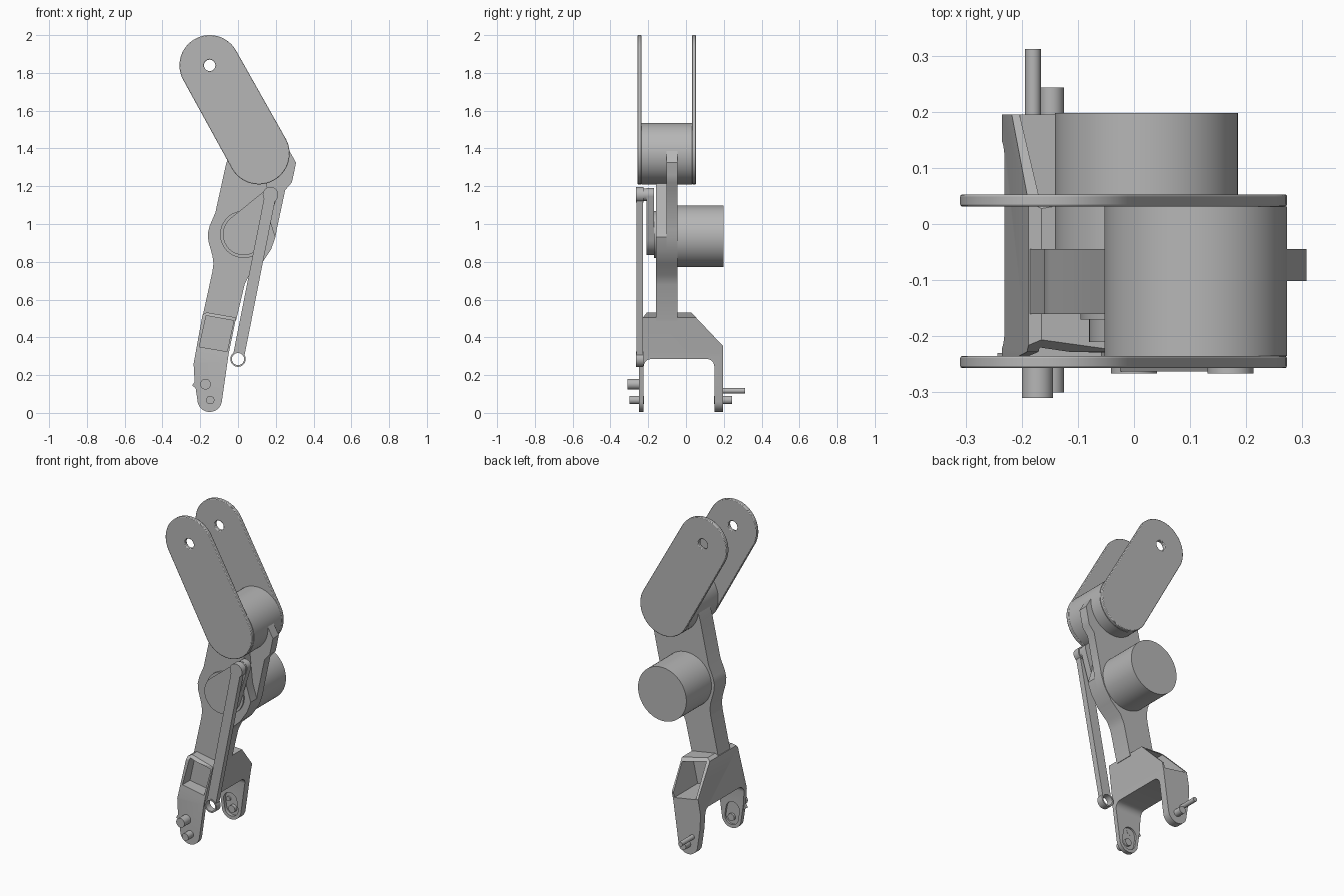
import bpy, bmesh, math

cube = bpy.data.objects.get("Cube")
if cube:
    bpy.data.objects.remove(cube, do_unlink=True)

GREY = (0.47, 0.47, 0.47, 1)
metal = bpy.data.materials.new("plain grey")
metal.use_nodes = True
metal.diffuse_color = GREY
metal.node_tree.nodes["Principled BSDF"].inputs["Base Color"].default_value = GREY


def arc(c, r, start, end, n=16):
    """Points on an arc, angles in degrees."""
    out = []
    for i in range(n + 1):
        a = math.radians(start + (end - start) * i / n)
        out.append((c[0] + r * math.cos(a), c[1] + r * math.sin(a)))
    return out


def circle(c, r, n=48):
    return arc(c, r, 0, 360, n)[:-1]


def capsule(c0, r0, c1, r1, n=20):
    """Outline around two circles joined by their tangents."""
    dx, dz = c1[0] - c0[0], c1[1] - c0[1]
    a = math.degrees(math.atan2(dz, dx))
    b = math.degrees(math.acos((r0 - r1) / math.hypot(dx, dz)))
    return arc(c0, r0, a + b, a + 360 - b, n) + arc(c1, r1, a - b, a + b, n)


def prism(name, pts, lo, hi, along="y"):
    """Extrude an outline in xz along y, or an outline in yz along x."""
    bm = bmesh.new()
    place = (lambda p, t: (p[0], t, p[1])) if along == "y" else (lambda p, t: (t, p[0], p[1]))
    face = bm.faces.new([bm.verts.new(place(p, lo)) for p in pts])
    new = bmesh.ops.extrude_face_region(bm, geom=[face])["geom"]
    shift = (0, hi - lo, 0) if along == "y" else (hi - lo, 0, 0)
    bmesh.ops.translate(bm, vec=shift, verts=[v for v in new if isinstance(v, bmesh.types.BMVert)])
    bmesh.ops.recalc_face_normals(bm, faces=bm.faces)
    mesh = bpy.data.meshes.new(name)
    bm.to_mesh(mesh)
    bm.free()
    mesh.materials.append(metal)
    ob = bpy.data.objects.new(name, mesh)
    bpy.context.collection.objects.link(ob)
    return ob


def activate(ob):
    bpy.ops.object.select_all(action="DESELECT")
    ob.select_set(True)
    bpy.context.view_layer.objects.active = ob


def boolean(ob, cutter, mode="DIFFERENCE"):
    mod = ob.modifiers.new("cut", "BOOLEAN")
    mod.operation, mod.solver, mod.object = mode, "EXACT", cutter
    activate(ob)
    bpy.ops.object.modifier_apply(modifier=mod.name)
    bpy.data.objects.remove(cutter, do_unlink=True)


def finish(ob, bevel=0):
    if bevel:
        mod = ob.modifiers.new("soft edge", "BEVEL")
        mod.width, mod.segments, mod.limit_method = bevel, 2, "ANGLE"
        mod.angle_limit = math.radians(50)
    activate(ob)
    bpy.ops.object.shade_smooth_by_angle(angle=math.radians(30))


# Upper arm plates and the hub between them
PIVOT, HUB, MOTOR = (-0.15, 1.84), (0.11, 1.373), (0.022, 0.935)
for name, lo, hi in (("front_arm_plate", -0.257, -0.235), ("back_arm_plate", 0.031, 0.053)):
    plate = prism(name, capsule(PIVOT, 0.16, HUB, 0.163, 28), lo, hi)
    boolean(plate, prism("pivot_cutter", circle(PIVOT, 0.03), lo - 0.1, hi + 0.1))
    finish(plate, 0.004)
finish(prism("hub_cylinder", circle(HUB, 0.163, 64), -0.235, 0.031))

# Lower leg: thick front layer and a wider rear rib
left = [(-0.05, 1.36), (-0.065, 1.31), (-0.12, 1.06), (-0.15, 0.99), (-0.16, 0.95), (-0.157, 0.91),
        (-0.135, 0.83), (-0.13, 0.79), (-0.135, 0.75), (-0.19, 0.50)]
right = [(-0.01, 0.49), (0.035, 0.68), (0.06, 0.73), (0.125, 0.79), (0.175, 0.865), (0.198, 0.93)]
rib_edge = [(0.205, 0.97), (0.25, 1.18), (0.285, 1.22), (0.294, 1.26), (0.307, 1.325), (0.265, 1.40), (0.1, 1.42)]
front_edge = [(0.17, 1.02), (0.15, 1.22), (0.12, 1.33)]
finish(prism("leg_rear_rib", left + right + rib_edge, -0.102, -0.045))
finish(prism("leg_front_layer", left + right + front_edge, -0.16, -0.102))

# Motor, crank and its connecting link
finish(prism("motor", circle(MOTOR, 0.163, 64), -0.05, 0.198))
CRANK_END, LINK_END = (0.172, 1.155), (0.0, 0.285)
finish(prism("crank_boss", circle((0.03, 0.945), 0.125), -0.17, -0.155))
finish(prism("crank", capsule((0.03, 0.945), 0.11, CRANK_END, 0.036), -0.21, -0.17))
finish(prism("crank_pin", circle(CRANK_END, 0.034), -0.235, -0.18))
link = prism("link_rod", capsule(CRANK_END, 0.03, LINK_END, 0.03), -0.263, -0.228)
for tip in (CRANK_END, LINK_END):
    boolean(link, prism("link_eye", circle(tip, 0.041), -0.266, -0.225), "UNION")
boolean(link, prism("link_cutter", circle(LINK_END, 0.032), -0.4, -0.1))
finish(link)

# Fork: side outline crossed with the arch seen from the side
outline = [(-0.165, 0.532), (-0.188, 0.52), (-0.235, 0.26), (-0.23, 0.17)]
outline += arc((-0.15, 0.07), 0.065, 195, 350) + [(-0.05, 0.31), (-0.01, 0.505)]
arch = [(-0.2, 0.54), (-0.228, 0.505), (-0.25, 0.27), (-0.25, -0.1), (-0.224, -0.1)]
arch += arc((-0.184, 0.245), 0.04, 180, 90, 6) + arc((0.11, 0.245), 0.04, 90, 0, 6)
arch += [(0.15, -0.1), (0.195, -0.1), (0.195, 0.355), (0.02, 0.54)]
fork = prism("fork", outline, -0.4, 0.4)
boolean(fork, prism("arch_cutter", arch, -0.5, 0.5, "x"), "INTERSECT")
pocket = [(-0.168, 0.515), (-0.022, 0.488), (-0.058, 0.325), (-0.205, 0.35)]
for lo, hi in ((-0.4, -0.17), (-0.03, 0.4)):
    boolean(fork, prism("pocket_cutter", pocket, lo, hi))
for lo, hi in ((0.1, 0.17), (-0.236, -0.18)):
    boolean(fork, prism("recess_cutter", capsule((-0.15, 0.07), 0.045, (-0.158, 0.12), 0.045), lo, hi))
finish(fork)

# Fork pins: centre, radius, start and end in depth
pins = {
    "front_upper_pin": ((-0.172, 0.152), 0.028, -0.31, -0.235),
    "front_lower_pin": ((-0.147, 0.068), 0.022, -0.30, -0.222),
    "back_lower_pin": ((-0.147, 0.068), 0.022, 0.148, 0.243),
    "back_rod": ((-0.18, 0.117), 0.014, 0.16, 0.312),
}
for name, (centre, radius, lo, hi) in pins.items():
    finish(prism(name, circle(centre, radius, 32), lo, hi))

# Small stop on the outer edge of the front fork arm
finish(prism("stop_tab", [(-0.225, 0.17), (-0.243, 0.145), (-0.215, 0.125)], -0.25, -0.23))
